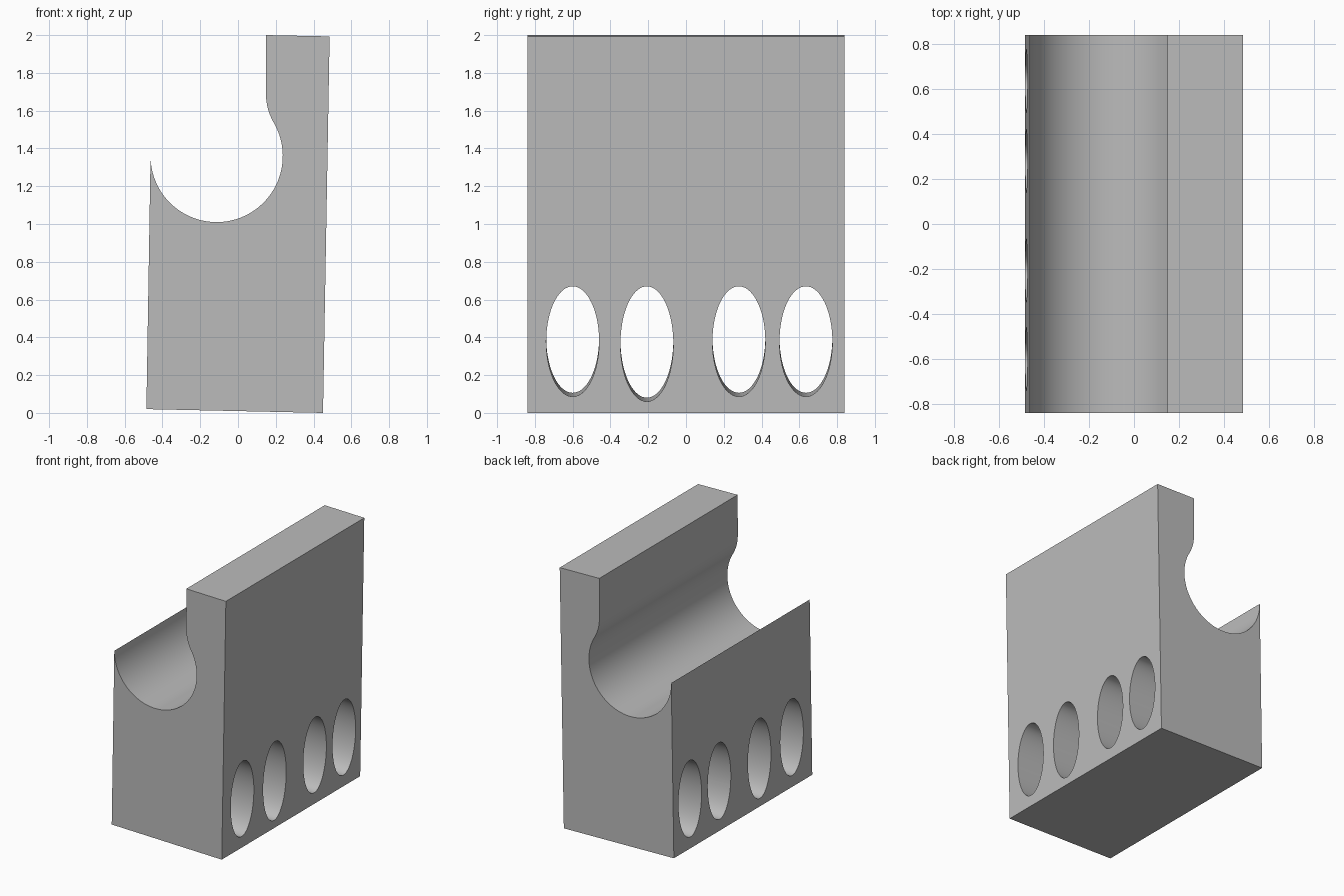
import bpy
import bmesh
from math import sin, cos, pi, atan2, radians

cube = bpy.data.objects.get("Cube")
if cube:
    bpy.data.objects.remove(cube, do_unlink=True)

grey = bpy.data.materials.new("plain grey")
grey.use_nodes = True
grey.diffuse_color = (0.5, 0.5, 0.5, 1)
grey.node_tree.nodes["Principled BSDF"].inputs["Base Color"].default_value = (0.5, 0.5, 0.5, 1)

HALF_LENGTH = 0.84
TILT = 0.02 / 0.935  # the whole base leans slightly


def add_object(name, bm):
    bmesh.ops.recalc_face_normals(bm, faces=bm.faces)
    mesh = bpy.data.meshes.new(name)
    bm.to_mesh(mesh)
    bm.free()
    mesh.materials.append(grey)
    obj = bpy.data.objects.new(name, mesh)
    bpy.context.collection.objects.link(obj)
    return obj


def extrude_loop(points, offset):
    """Close a loop of points and extrude it into a solid."""
    bm = bmesh.new()
    face = bm.faces.new([bm.verts.new(p) for p in points])
    result = bmesh.ops.extrude_face_region(bm, geom=[face], use_keep_orig=True)
    verts = [v for v in result["geom"] if isinstance(v, bmesh.types.BMVert)]
    bmesh.ops.translate(bm, verts=verts, vec=offset)
    return bm


def arc(cx, cz, r, start, end, steps):
    angles = [start + (end - start) * i / steps for i in range(steps + 1)]
    return [(cx + r * cos(a), cz + r * sin(a)) for a in angles]


# Block profile: round cradle flowing through a fillet into the back wall
cx, cz, r = -0.113, 1.36, 0.35
fx, fz, fr = 0.454, 1.69, 0.306
join = atan2(fz - cz, fx - cx)
profile = [(-0.485, 0.02), (0.45, 0), (0.485, 1.993), (0.149, 2)]
profile += arc(fx, fz, fr, pi, pi + join, 16)
profile += arc(cx, cz, r, join, -pi, 72)[1:]
block = add_object("cradle_block", extrude_loop(
    [(x, -HALF_LENGTH, z) for x, z in profile], (0, 2 * HALF_LENGTH, 0)))

# Oval through holes: centre y, centre z at the middle, half height
for y, z, half_height in [(-0.60, 0.388, 0.292), (-0.207, 0.375, 0.305),
                          (0.28, 0.388, 0.292), (0.635, 0.388, 0.292)]:
    ring = [(-1, y + 0.14 * cos(a), z + TILT + half_height * sin(a))
            for a in (2 * pi * i / 72 for i in range(72))]
    cutter = add_object("hole_cutter", extrude_loop(ring, (2, 0, -2 * TILT)))
    cutter.hide_render = True
    cut = block.modifiers.new("oval_hole", 'BOOLEAN')
    cut.operation = 'DIFFERENCE'
    cut.solver = 'EXACT'
    cut.object = cutter
    bpy.context.view_layer.objects.active = block
    bpy.ops.object.modifier_apply(modifier=cut.name)
    bpy.data.objects.remove(cutter, do_unlink=True)

# Smooth the curved walls, keep the rims crisp
bpy.ops.object.select_all(action='DESELECT')
block.select_set(True)
bpy.context.view_layer.objects.active = block
bpy.ops.object.shade_smooth_by_angle(angle=radians(30))
